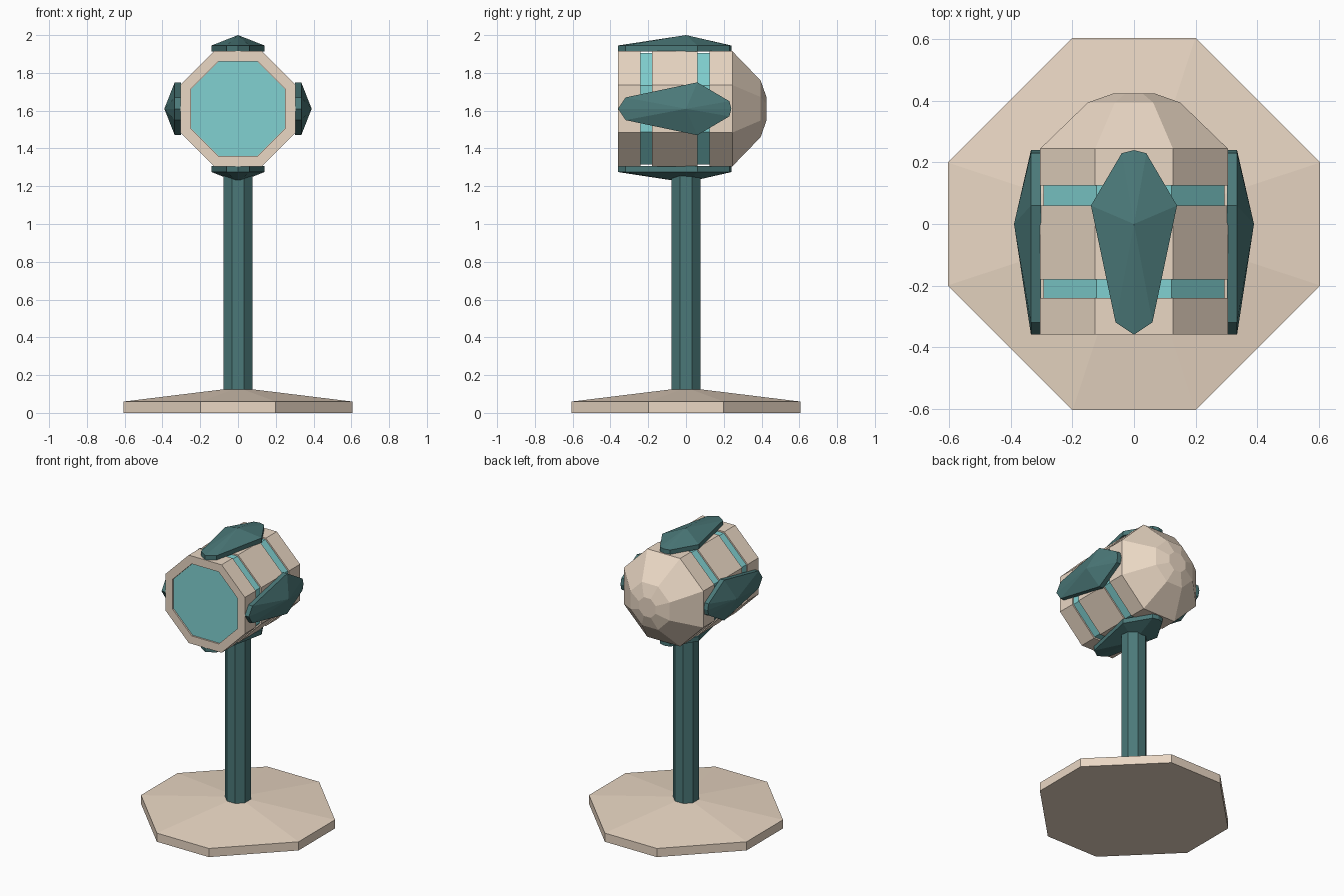
import bpy, bmesh, math
from mathutils import Matrix, Vector

if "Cube" in bpy.data.objects:
    bpy.data.objects.remove(bpy.data.objects["Cube"])

HEAD_Z = 1.61
REG = math.tan(math.pi / 8)   # half-side / apothem of a regular octagon


def material(name, rgb):
    m = bpy.data.materials.new(name)
    m.diffuse_color = (*rgb, 1)
    m.use_nodes = True
    m.node_tree.nodes["Principled BSDF"].inputs["Base Color"].default_value = m.diffuse_color
    return m


CREAM = material("cream", (0.82, 0.68, 0.55))
TEAL = material("dark_teal", (0.07, 0.19, 0.19))
CYAN = material("light_cyan", (0.22, 0.64, 0.64))


def finish(name, bm, mat):
    bmesh.ops.recalc_face_normals(bm, faces=bm.faces)
    me = bpy.data.meshes.new(name)
    bm.to_mesh(me)
    bm.free()
    me.materials.append(mat)
    ob = bpy.data.objects.new(name, me)
    bpy.context.collection.objects.link(ob)
    return ob


def loft(name, rings, mat, matrix=Matrix(), ratio=REG, caps=True):
    """Octagonal loft along local z; rings are (apothem, z)."""
    bm = bmesh.new()
    loops = []
    for a, z in rings:
        h = a * ratio
        pts = [(a, -h), (a, h), (h, a), (-h, a), (-a, h), (-a, -h), (-h, -a), (h, -a)]
        loops.append([bm.verts.new((x, y, z)) for x, y in pts])
    for lo, hi in zip(loops, loops[1:]):
        for i in range(8):
            j = (i + 1) % 8
            bm.faces.new((lo[i], lo[j], hi[j], hi[i]))
    if caps:
        bm.faces.new(loops[0])
        bm.faces.new(loops[-1])
    bm.transform(matrix)
    return finish(name, bm, mat)


# Stand
loft("base", [(0.605, 0), (0.605, 0.06), (0.075, 0.125)], CREAM, ratio=0.33)
loft("pole", [(0.076, 0.1), (0.076, 1.28)], TEAL)

# Head: local z of the loft runs along world +y
head = Matrix.Translation((0, 0, HEAD_Z)) @ Matrix.Rotation(-math.pi / 2, 4, 'X')
bands = [(-0.24, -0.18), (0.06, 0.125)]
profile = [(0.25, -0.345), (0.25, -0.36), (0.305, -0.36)]
for y0, y1 in bands:
    profile += [(0.305, y0), (0.28, y0), (0.28, y1), (0.305, y1)]
profile += [(0.305, 0.245), (0.15, 0.395), (0.065, 0.425)]
loft("head_shell", profile, CREAM, head)

# Light front panel and the two strips around the head
loft("front_panel", [(0.249, -0.35), (0.249, -0.34)], CYAN, head)
for i, (y0, y1) in enumerate(bands):
    loft(f"light_strip_{i + 1}", [(0.295, y0), (0.295, y1)], CYAN, head, caps=False)


# Four faceted fins around the head
def fin(name, angle):
    half = [(0.06, -0.32), (0.14, 0.06), (0.04, 0.23)]
    outline = [(0, -0.36)] + half + [(0, 0.24)] + [(-x, y) for x, y in reversed(half)]
    bm = bmesh.new()
    low = [bm.verts.new((x, y, 0.303)) for x, y in outline]
    top = [bm.verts.new((x, y, 0.335)) for x, y in outline]
    peak = bm.verts.new((0, 0, 0.39))
    bm.faces.new(low)
    for i in range(len(outline)):
        j = (i + 1) % len(outline)
        bm.faces.new((low[i], low[j], top[j], top[i]))
        bm.faces.new((top[i], top[j], peak))
    bm.transform(Matrix.Translation((0, 0, HEAD_Z)) @ Matrix.Rotation(angle, 4, 'Y'))
    finish(name, bm, TEAL)


for k, side in enumerate(("top", "right", "bottom", "left")):
    fin(f"{side}_fin", k * math.pi / 2)
